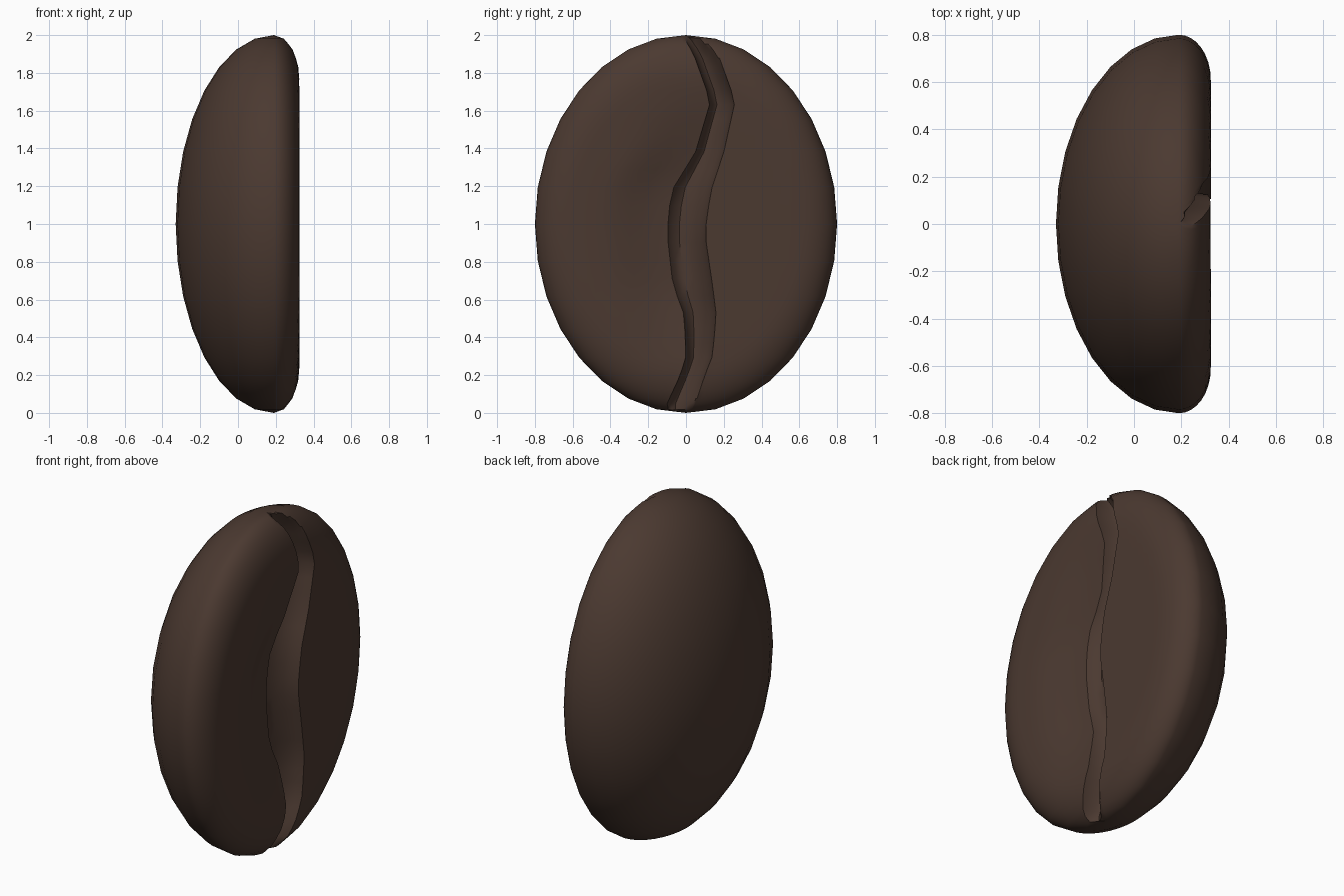
import bpy
import bmesh
from math import sin, cos, pi, sqrt

cube = bpy.data.objects.get("Cube")
if cube:
    bpy.data.objects.remove(cube, do_unlink=True)

RIM, FACE, HALF_W, BACK = 0.19, 0.325, 0.8, 0.52
FLOOR = 0.20
STEPS = 16

# Winding crease: height, left edge, right edge
CREASE = [(0, -.1, .03), (.05, -.1, .05), (.2, -.03, .1), (.3, 0, .14),
          (.52, -.01, .16), (.68, -.07, .14), (.95, -.1, .1), (1.17, -.08, .13),
          (1.38, .05, .2), (1.65, .13, .26), (1.9, .04, .17), (2, -.02, .08)]


def clamp(v, lo, hi):
    return max(lo, min(hi, v))


def smooth(t):
    t = clamp(t, 0, 1)
    return t * t * (3 - 2 * t)


def crease_at(z):
    for a, b in zip(CREASE, CREASE[1:]):
        if z <= b[0]:
            t = (z - a[0]) / (b[0] - a[0])
            return [a[i] + (b[i] - a[i]) * t for i in (1, 2)]
    return list(CREASE[-1][1:])


def face_x(r):
    """Flat front with a rounded rim."""
    t = clamp((r - 0.76) / 0.24, 0, 1)
    return RIM + (FACE - RIM) * sqrt(1 - t * t)


def ring(c, s):
    """One horizontal outline: flat face with crease, then the domed back."""
    z, w = 1 - c, HALF_W * s
    edge = sqrt(c * c + s * s)
    left, right = crease_at(z)
    left = clamp(left, -0.6 * w, 0.3 * w)
    right = clamp(right, left + 0.1 * w, 0.85 * w)
    dip = smooth((z - 0.2) / 0.5) * smooth((1.8 - z) / 0.6)

    def height(y):
        return face_x(sqrt((y / HALF_W) ** 2 + c * c) / edge)

    pts = []
    # Left lobe rolls down into the crease
    for i in range(STEPS + 1):
        y = -w + (left + w) * (1 - cos(pi / 2 * i / STEPS))
        drop = 0.07 * dip * smooth(1 - (left - y) / 0.38)
        pts.append((max(height(y) - drop, RIM), y, z))
    # Crease floor
    for t, rise in ((.12, .02), (.3, 0), (.55, .015), (.8, .055), (.95, .09)):
        y = left + (right - left) * t
        pts.append((min(height(y), FLOOR + rise), y, z))
    # Right lobe
    for i in range(STEPS + 1):
        y = right + (w - right) * sin(pi / 2 * i / STEPS)
        pts.append((height(y), y, z))
    # Domed back
    for i in range(1, STEPS):
        a = pi * i / STEPS
        pts.append((RIM - BACK * s * sin(a), w * cos(a), z))
    return pts


# Rows from bottom to top, with a halfway row on every straight outline segment
corners = [(cos(pi * k / STEPS), sin(pi * k / STEPS)) for k in range(STEPS + 1)]
rows = []
for a, b in zip(corners, corners[1:]):
    rows += [a, ((a[0] + b[0]) / 2, (a[1] + b[1]) / 2)]
rows = rows[1:]

bm = bmesh.new()
rings = [[bm.verts.new(p) for p in ring(c, s)] for c, s in rows]
bottom = bm.verts.new((RIM, 0, 0))
top = bm.verts.new((RIM, 0, 2))
n = len(rings[0])
for i in range(n):
    j = (i + 1) % n
    for lo, hi in zip(rings, rings[1:]):
        bm.faces.new((lo[i], lo[j], hi[j], hi[i]))
    bm.faces.new((bottom, rings[0][j], rings[0][i]))
    bm.faces.new((top, rings[-1][i], rings[-1][j]))
bmesh.ops.recalc_face_normals(bm, faces=bm.faces)

mesh = bpy.data.meshes.new("bean")
bm.to_mesh(mesh)
bm.free()
bean = bpy.data.objects.new("bean", mesh)
bpy.context.collection.objects.link(bean)

# Roasted brown
brown = bpy.data.materials.new("dark roast brown")
brown.use_nodes = True
colour = (0.07, 0.041, 0.03, 1)
brown.diffuse_color = colour
brown.node_tree.nodes["Principled BSDF"].inputs["Base Color"].default_value = colour
mesh.materials.append(brown)

bpy.ops.object.select_all(action="DESELECT")
bean.select_set(True)
bpy.context.view_layer.objects.active = bean
bpy.ops.object.shade_smooth_by_angle(angle=pi / 4)
